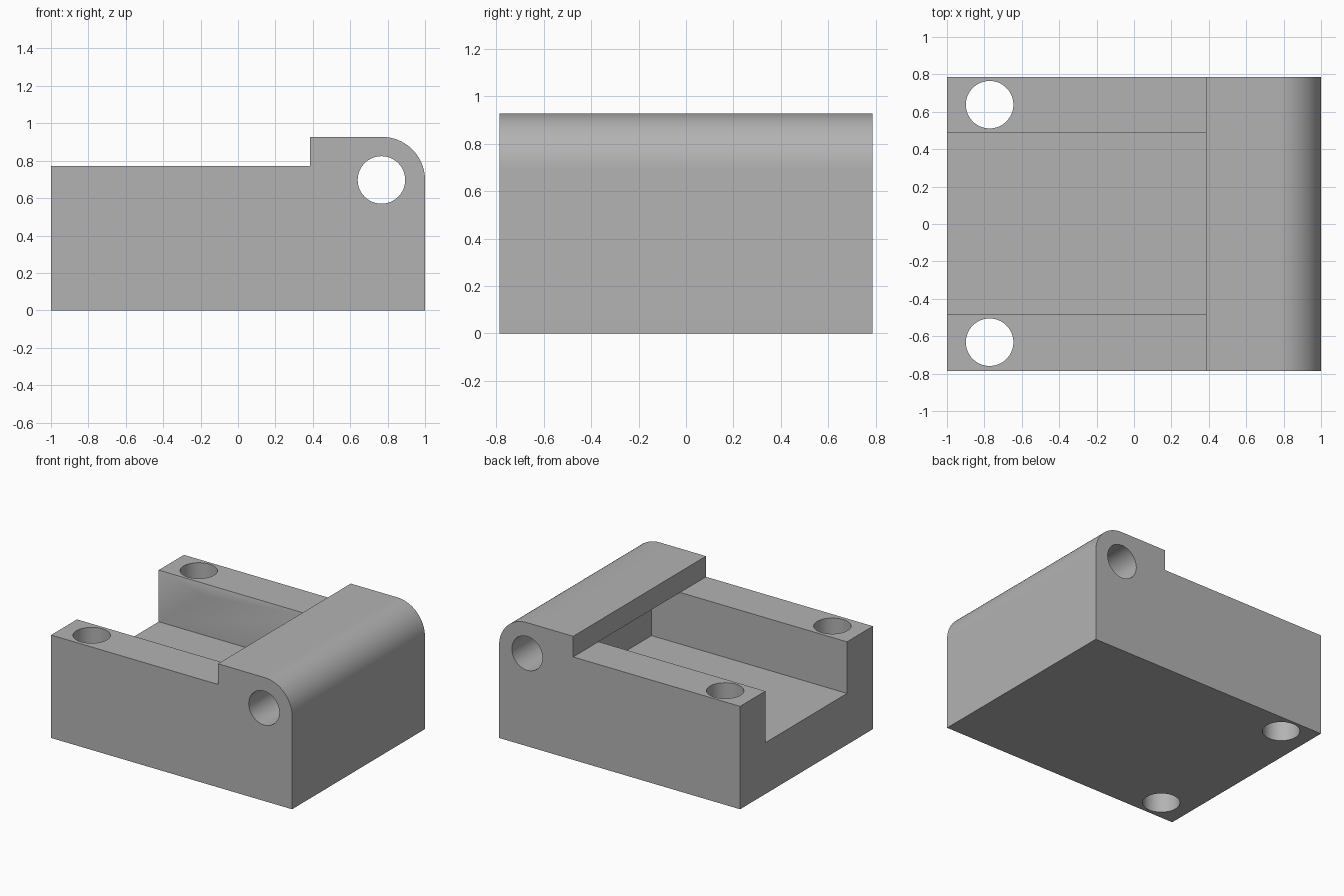
import bpy, bmesh, math
from mathutils import Matrix

if "Cube" in bpy.data.objects:
    bpy.data.objects.remove(bpy.data.objects["Cube"])

grey = bpy.data.materials.new("mid grey")
grey.diffuse_color = (0.45, 0.45, 0.45, 1)
grey.use_nodes = True
grey.node_tree.nodes["Principled BSDF"].inputs["Base Color"].default_value = grey.diffuse_color


def make_object(name, bm):
    bmesh.ops.recalc_face_normals(bm, faces=bm.faces)
    mesh = bpy.data.meshes.new(name)
    bm.to_mesh(mesh)
    bm.free()
    mesh.materials.append(grey)
    obj = bpy.data.objects.new(name, mesh)
    bpy.context.collection.objects.link(obj)
    return obj


def box(name, lo, hi):
    bm = bmesh.new()
    size = [b - a for a, b in zip(lo, hi)]
    mid = [(a + b) / 2 for a, b in zip(lo, hi)]
    bmesh.ops.create_cube(bm, size=1, matrix=Matrix.Translation(mid) @ Matrix.Diagonal((*size, 1)))
    return make_object(name, bm)


def cylinder(name, center, radius, depth, axis):
    bm = bmesh.new()
    turn = Matrix.Rotation(math.pi / 2, 4, 'X') if axis == 'Y' else Matrix()
    bmesh.ops.create_cone(bm, cap_ends=True, segments=64, radius1=radius, radius2=radius,
                          depth=depth, matrix=Matrix.Translation(center) @ turn)
    return make_object(name, bm)


HALF_Y, RAIL_TOP, TOP = 0.787, 0.772, 0.927
PIN_X, PIN_Z, ROUND, HOLE = 0.767, 0.697, 0.23, 0.127

# Side profile with raised, rounded hinge end, extruded across the width
profile = [(-1, 0), (1, 0)]
for i in range(25):
    a = math.pi / 2 * i / 24
    profile.append((1 - ROUND + ROUND * math.cos(a), TOP - ROUND + ROUND * math.sin(a)))
profile += [(0.385, TOP), (0.385, RAIL_TOP), (-1, RAIL_TOP)]
bm = bmesh.new()
side = bm.faces.new([bm.verts.new((x, -HALF_Y, z)) for x, z in profile])
ext = bmesh.ops.extrude_face_region(bm, geom=[side])
bmesh.ops.translate(bm, vec=(0, 2 * HALF_Y, 0),
                    verts=[v for v in ext["geom"] if isinstance(v, bmesh.types.BMVert)])
body = make_object("hinge_block", bm)

# Channel running under the raised end, pin hole and two mounting holes
cutters = [
    box("channel_cutter", (-1.2, -0.48, 0.385), (0.622, 0.488, RAIL_TOP)),
    cylinder("pin_hole_cutter", (PIN_X, 0, PIN_Z), HOLE, 2, 'Y'),
    cylinder("mount_hole_cutter_front", (-0.772, -0.632, 0.4), HOLE, 2, 'Z'),
    cylinder("mount_hole_cutter_back", (-0.772, 0.638, 0.4), HOLE, 2, 'Z'),
]
# The open part of the channel is cut clear through the rail tops
cutters.append(box("channel_opening_cutter", (-1.2, -0.48, 0.385), (0.385, 0.488, 1.2)))

bpy.context.view_layer.objects.active = body
body.select_set(True)
for cutter in cutters:
    mod = body.modifiers.new(cutter.name, 'BOOLEAN')
    mod.operation, mod.solver, mod.object = 'DIFFERENCE', 'EXACT', cutter
    bpy.ops.object.modifier_apply(modifier=mod.name)
for cutter in cutters:
    bpy.data.objects.remove(cutter)

bpy.ops.object.shade_smooth_by_angle(angle=math.radians(30))
